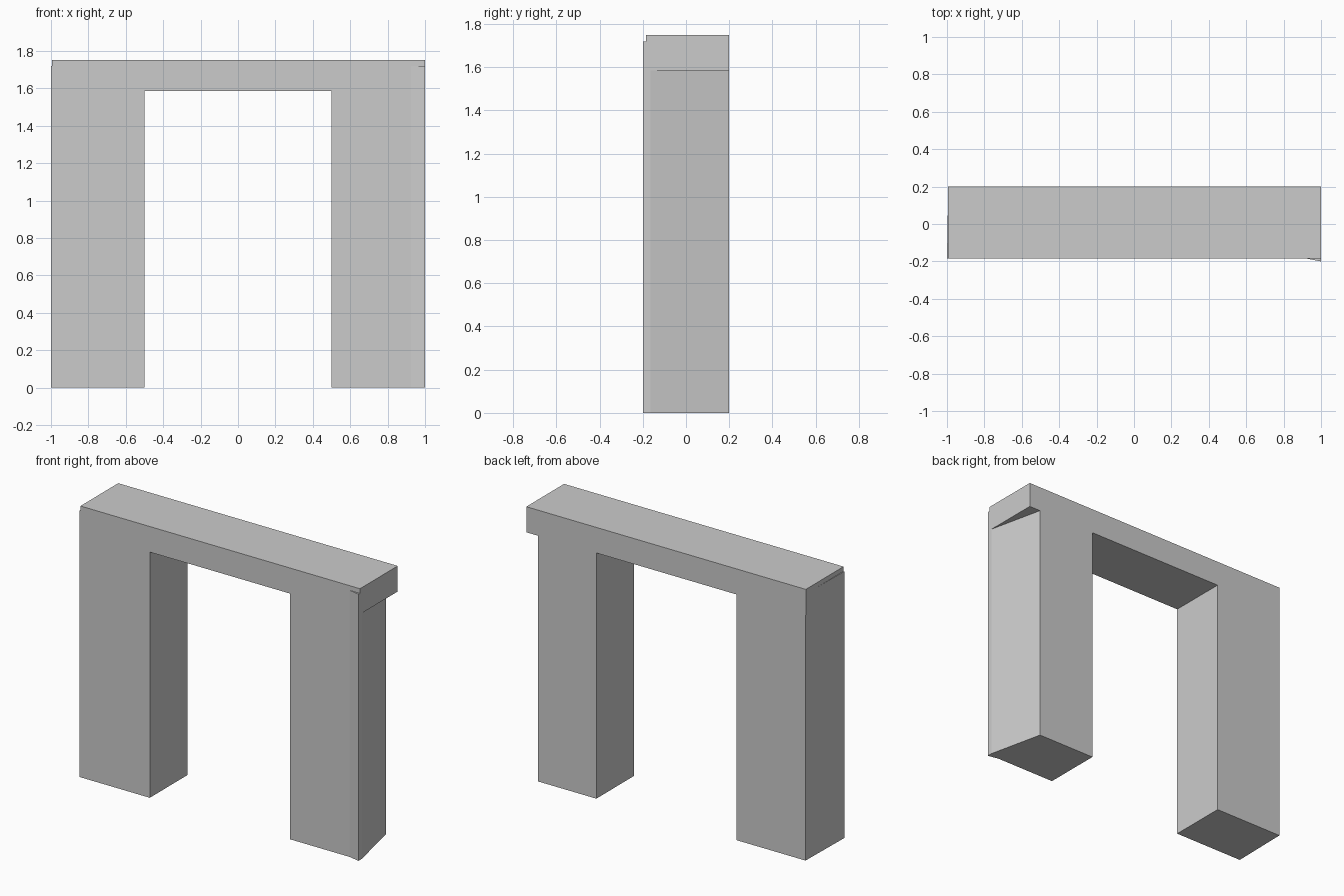
import bpy, bmesh

if "Cube" in bpy.data.objects:
    bpy.data.objects.remove(bpy.data.objects["Cube"])


def prism(name, outline, z0, z1):
    """Extrude a counter-clockwise plan outline from z0 up to z1."""
    bm = bmesh.new()
    face = bm.faces.new([bm.verts.new((x, y, z0)) for x, y in outline])
    geom = bmesh.ops.extrude_face_region(bm, geom=[face], use_keep_orig=True)["geom"]
    top = [v for v in geom if isinstance(v, bmesh.types.BMVert)]
    bmesh.ops.translate(bm, verts=top, vec=(0, 0, z1 - z0))
    bmesh.ops.recalc_face_normals(bm, faces=bm.faces)
    mesh = bpy.data.meshes.new(name)
    bm.to_mesh(mesh)
    bm.free()
    obj = bpy.data.objects.new(name, mesh)
    bpy.context.collection.objects.link(obj)
    return obj


FRONT, BACK = -0.185, 0.2
PILLAR_TOP = 1.72

# Lintel across the opening
prism("lintel", [(-0.995, FRONT), (1, FRONT), (1, BACK), (-0.995, BACK)], 1.585, 1.75)

# Left pillar, outer side very slightly skewed
prism("left_pillar", [(-1, FRONT), (-0.5, FRONT), (-0.5, BACK), (-0.993, BACK)],
      0, PILLAR_TOP)

# Right pillar, front corner pulled out and back corner drawn in
prism("right_pillar", [(0.5, FRONT), (0.925, FRONT), (1, -0.2), (1, -0.165),
                       (0.918, BACK), (0.5, BACK)], 0, PILLAR_TOP)
